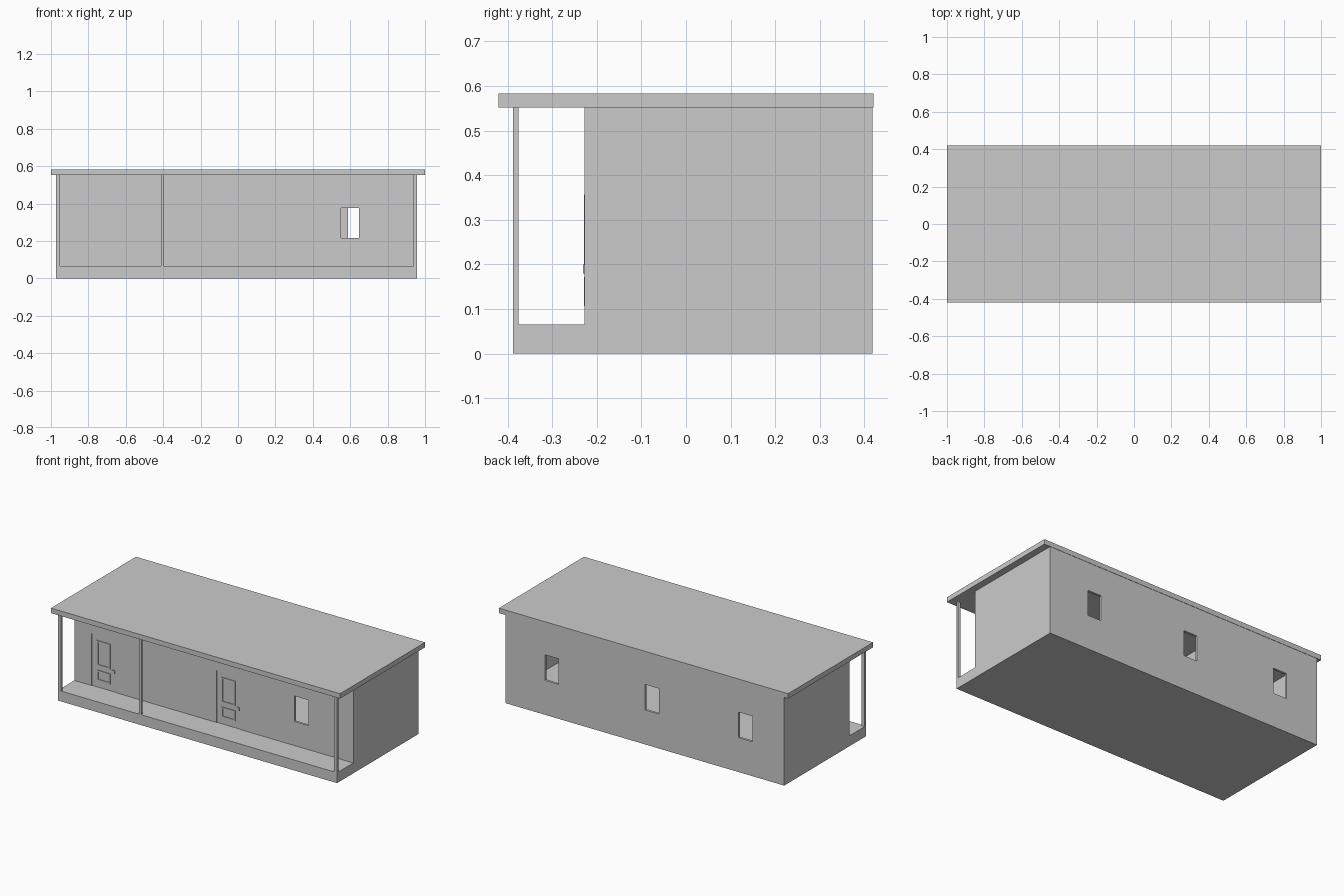
import bpy

if "Cube" in bpy.data.objects:
    bpy.data.objects.remove(bpy.data.objects["Cube"])

X0, X1 = -0.972, 0.957        # outer ends of the house
YF, YB = -0.228, 0.418        # outer front and back walls
FLOOR, EAVE, T = 0.065, 0.552, 0.015


def box(name, x, y, z):
    """Box from (min, max) ranges on each axis."""
    bpy.ops.mesh.primitive_cube_add(
        size=1, location=[(a + b) / 2 for a, b in (x, y, z)])
    ob = bpy.context.object
    ob.name = name
    ob.scale = [b - a for a, b in (x, y, z)]
    bpy.ops.object.transform_apply(location=False, rotation=False, scale=True)
    return ob


def cut(target, x, y, z):
    """Subtract a box from the target and discard the cutter."""
    cutter = box("cutter", x, y, z)
    cutter.hide_render = True
    mod = target.modifiers.new("cut", 'BOOLEAN')
    mod.operation, mod.solver, mod.object = 'DIFFERENCE', 'EXACT', cutter
    bpy.context.view_layer.objects.active = target
    bpy.ops.object.modifier_apply(modifier=mod.name)
    bpy.data.objects.remove(cutter)


# Foundation with porch, and flat roof
box("foundation", (X0, X1), (-0.388, YB), (0, FLOOR))
box("roof", (-1, 1), (-0.42, 0.42), (EAVE, 0.583))

# Walls: hollow shell with two rooms and a partition
walls = box("walls", (X0, X1), (YF, YB), (FLOOR, EAVE))
for room in ((X0 + T, -0.415), (-0.4, X1 - T)):
    cut(walls, room, (YF + T, YB - T), (0, 0.7))
cut(walls, (-0.45, -0.36), (-0.1, 0.065), (0, 0.39))

# Window openings: one in front, three in the back
WIN_Z = (0.215, 0.375)
cut(walls, (0.55, 0.646), (YF - 0.05, YF + 0.05), WIN_Z)
for x in (0.588, -0.105, -0.753):
    cut(walls, (x, x + 0.096), (YB - 0.05, YB + 0.05), WIN_Z)

# Porch posts
for name, x in (("left", (X0, -0.952)), ("middle", (-0.413, -0.397)),
                ("right", (0.937, X1))):
    box(name + "_porch_post", x, (-0.388, -0.376), (FLOOR, EAVE))

# Front doors with two framed panels and a handle each
for name, x in (("left", -0.852), ("right", 0.011)):
    dx = (x, x + 0.163)
    cut(walls, dx, (YF - 0.05, YF + 0.05), (0, 0.39))
    box(name + "_door", dx, (YF + 0.003, YF + T), (FLOOR, 0.39))
    for part, z in (("upper", (0.2, 0.357)), ("lower", (0.107, 0.172))):
        px = (x + 0.034, x + 0.128)
        frame = box(f"{name}_door_{part}_panel_frame", px, (YF - 0.001, YF + 0.005), z)
        cut(frame, (px[0] + 0.009, px[1] - 0.009), (YF - 0.05, YF + 0.05),
            (z[0] + 0.009, z[1] - 0.009))
    box(name + "_door_handle", (x + 0.142, x + 0.158), (YF - 0.003, YF + 0.005),
        (0.18, 0.2))
